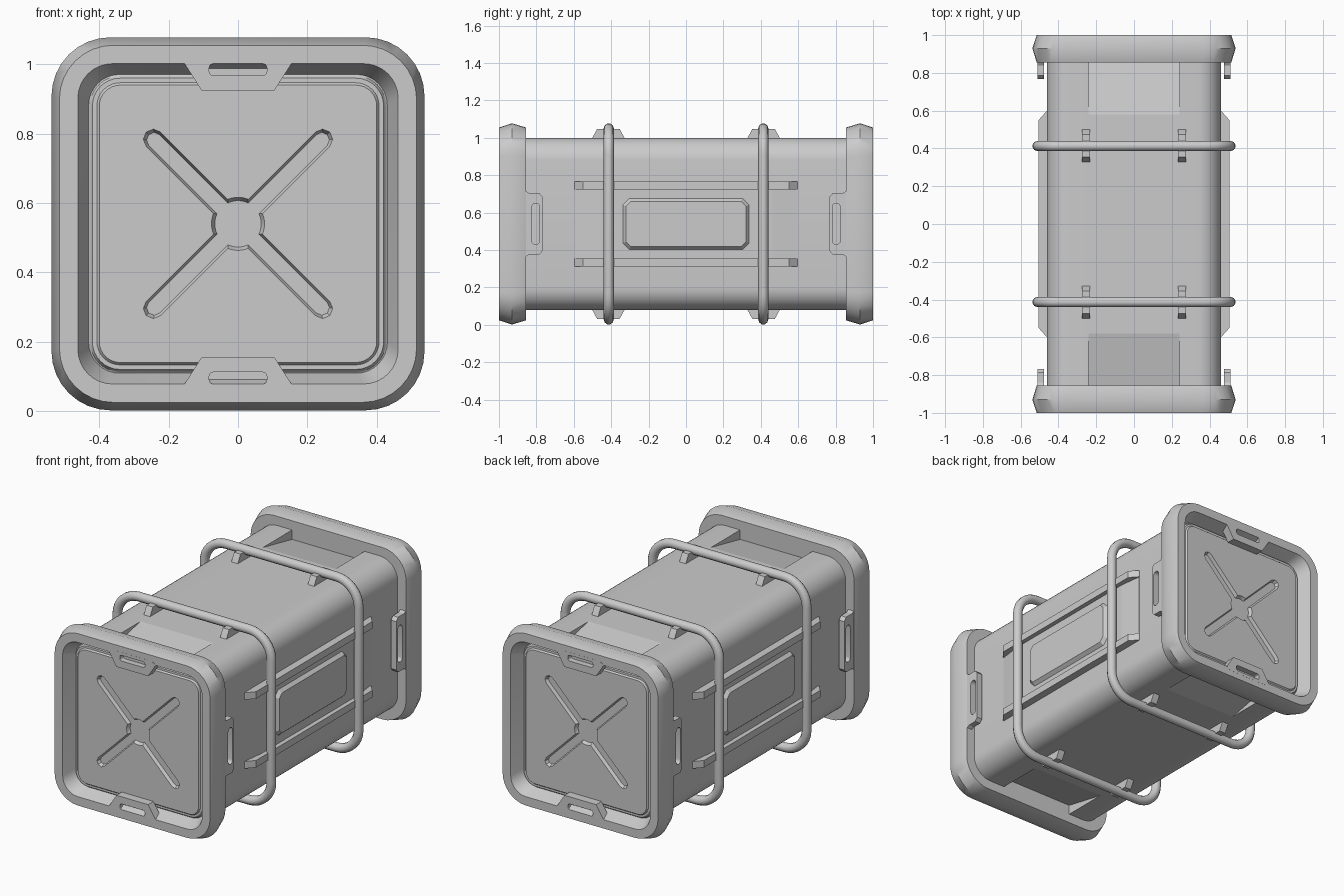
import bpy, bmesh, math

if "Cube" in bpy.data.objects:
    bpy.data.objects.remove(bpy.data.objects["Cube"])

C = 0.54  # centre height; every mesh is built around it


def loft(name, rings):
    """Closed solid skinned through a list of equal-length point rings."""
    bm = bmesh.new()
    vr = [[bm.verts.new(p) for p in ring] for ring in rings]
    n = len(vr[0])
    for a, b in zip(vr, vr[1:]):
        for i in range(n):
            j = (i + 1) % n
            bm.faces.new((a[i], a[j], b[j], b[i]))
    bm.faces.new(vr[0])
    bm.faces.new(vr[-1])
    bmesh.ops.recalc_face_normals(bm, faces=bm.faces)
    me = bpy.data.meshes.new(name)
    bm.to_mesh(me)
    bm.free()
    ob = bpy.data.objects.new(name, me)
    ob.location.z = C
    bpy.context.collection.objects.link(ob)
    return ob


def place(pts, axis, d):
    """Put 2D points on the plane axis = d."""
    if axis == 'X':
        return [(d, p, q) for p, q in pts]
    if axis == 'Y':
        return [(p, d, q) for p, q in pts]
    return [(p, q, d) for p, q in pts]


def prism(name, pts, axis, lo, hi):
    return loft(name, [place(pts, axis, lo), place(pts, axis, hi)])


def rrect(hx, hy, r, n=8, cx=0, cy=0):
    pts = []
    for k, (sx, sy) in enumerate(((1, 1), (-1, 1), (-1, -1), (1, -1))):
        for i in range(n + 1):
            a = math.pi / 2 * (k + i / n)
            pts.append((cx + sx * (hx - r) + r * math.cos(a),
                        cy + sy * (hy - r) + r * math.sin(a)))
    return pts


def cut(ob, cutter):
    m = ob.modifiers.new("cut", 'BOOLEAN')
    m.operation, m.solver, m.object = 'DIFFERENCE', 'EXACT', cutter
    bpy.context.view_layer.objects.active = ob
    bpy.ops.object.modifier_apply(modifier=m.name)
    bpy.data.objects.remove(cutter)


def mirror(ob, axes):
    m = ob.modifiers.new("mirror", 'MIRROR')
    m.use_axis = ['X' in axes, 'Y' in axes, 'Z' in axes]
    m.use_mirror_merge = False


# Main body with ramped recesses above and below at both ends
body = prism("crate_body", rrect(.46, .46, .12, 10), 'Y', -.87, .87)
for sy in (1, -1):
    for sz in (1, -1):
        wedge = [(.53, .4703), (.93, .3876), (.93, .6), (.53, .6)]
        cut(body, prism("recess_cutter", [(sy * y, sz * z) for y, z in wedge], 'X', -.24, .24))

# End caps: stepped panel, sloped inner wall, rim and ridged outside
profile = [(.40, .06, -.945), (.407, .067, -.936), (.42, .08, -.936), (.427, .087, -.922),
           (.431, .09, -.92), (.462, .10, -1),
           (.515, .155, -1), (.538, .17, -.93), (.515, .155, -.855), (.44, .11, -.855)]
cap = loft("end_cap", [place(rrect(h, h, r), 'Y', y) for h, r, y in profile])


# Cross-shaped groove with round hub
def cross(w, hub, length):
    pts = []
    for k in range(4):
        t = math.pi / 4 + k * math.pi / 2
        for i in range(5):
            a = -math.pi / 2 + math.pi * i / 4
            u, v = length - w + w * math.cos(a), w * math.sin(a)
            pts.append((u * math.cos(t) - v * math.sin(t), u * math.sin(t) + v * math.cos(t)))
        d = math.asin(w / hub)
        for i in range(7):
            a = t + d + (math.pi / 2 - 2 * d) * i / 6
            pts.append((hub * math.cos(a), hub * math.sin(a)))
    return pts


cut(cap, loft("groove_cutter", [place(cross(.031, .079, .377), 'Y', -.95),
                                place(cross(.022, .067, .364), 'Y', -.925)]))
mirror(cap, 'Y')

# Lift tabs with shallow slots on the cap faces
lip = prism("cap_face_tab", [(-.155, .463), (-.105, .385), (.105, .385), (.155, .463), (.13, .48), (-.13, .48)],
            'Y', -1.0005, -.95)
cut(lip, prism("slot_cutter", rrect(.083, .017, .012, 4, 0, .445), 'Y', -1.1, -.965))
mirror(lip, 'YZ')

# Slotted side tabs behind the caps
half = [(.87, .175), (.855, .175), (.84, .165), (.785, .165), (.768, .145)]
tab = prism("side_tab", half + [(y, -z) for y, z in reversed(half)], 'X', .477, .512)
cut(tab, prism("slot_cutter", rrect(.021, .11, .02, 4, .803, 0), 'X', .4, .6))
mirror(tab, 'XY')

# Side rails, the low panel between them and the raised plate
rail = prism("side_rail", [(.45, -.6), (.465, -.595), (.505, -.55), (.505, .55), (.465, .595), (.45, .6)],
             'Z', .185, .227)
mirror(rail, 'XZ')
panel = prism("side_panel", [(.45, -.6), (.461, -.595), (.478, -.46), (.478, .46), (.461, .595), (.45, .6)],
              'Z', -.2, .2)
mirror(panel, 'X')
plate = loft("side_plate", [place(rrect(.337, .137, .035, 1), 'X', .47),
                            place(rrect(.337, .137, .035, 1), 'X', .478),
                            place(rrect(.32, .12, .025, 1), 'X', .498)])
mirror(plate, 'X')

# Tube hoops around the body
for y, name in ((-.413, "front_hoop"), (.413, "rear_hoop")):
    cu = bpy.data.curves.new(name, 'CURVE')
    cu.dimensions = '3D'
    cu.bevel_depth, cu.bevel_resolution = .027, 3
    pts = place(rrect(.511, .511, .145, 8), 'Y', y)
    sp = cu.splines.new('POLY')
    sp.points.add(len(pts) - 1)
    for p, co in zip(sp.points, pts):
        p.co = (*co, 1)
    sp.use_cyclic_u = True
    hoop = bpy.data.objects.new(name, cu)
    hoop.location.z = C
    bpy.context.collection.objects.link(hoop)

# Hoop feet above and below
foot = prism("hoop_foot", [(.325, .45), (.33, .462), (.355, .508), (.475, .508), (.5, .462), (.505, .45)],
             'X', .232, .274)
mirror(foot, 'XYZ')

# Smooth rounded parts, keep edges sharp (tighter limit where shallow ramps meet flats)
for ob in list(bpy.context.collection.objects):
    if ob.type == 'MESH':
        bpy.ops.object.select_all(action='DESELECT')
        ob.select_set(True)
        bpy.context.view_layer.objects.active = ob
        limit = {"crate_body": 10, "side_panel": 5, "end_cap": 38}.get(ob.name, 25)
        bpy.ops.object.shade_smooth_by_angle(angle=math.radians(limit))
